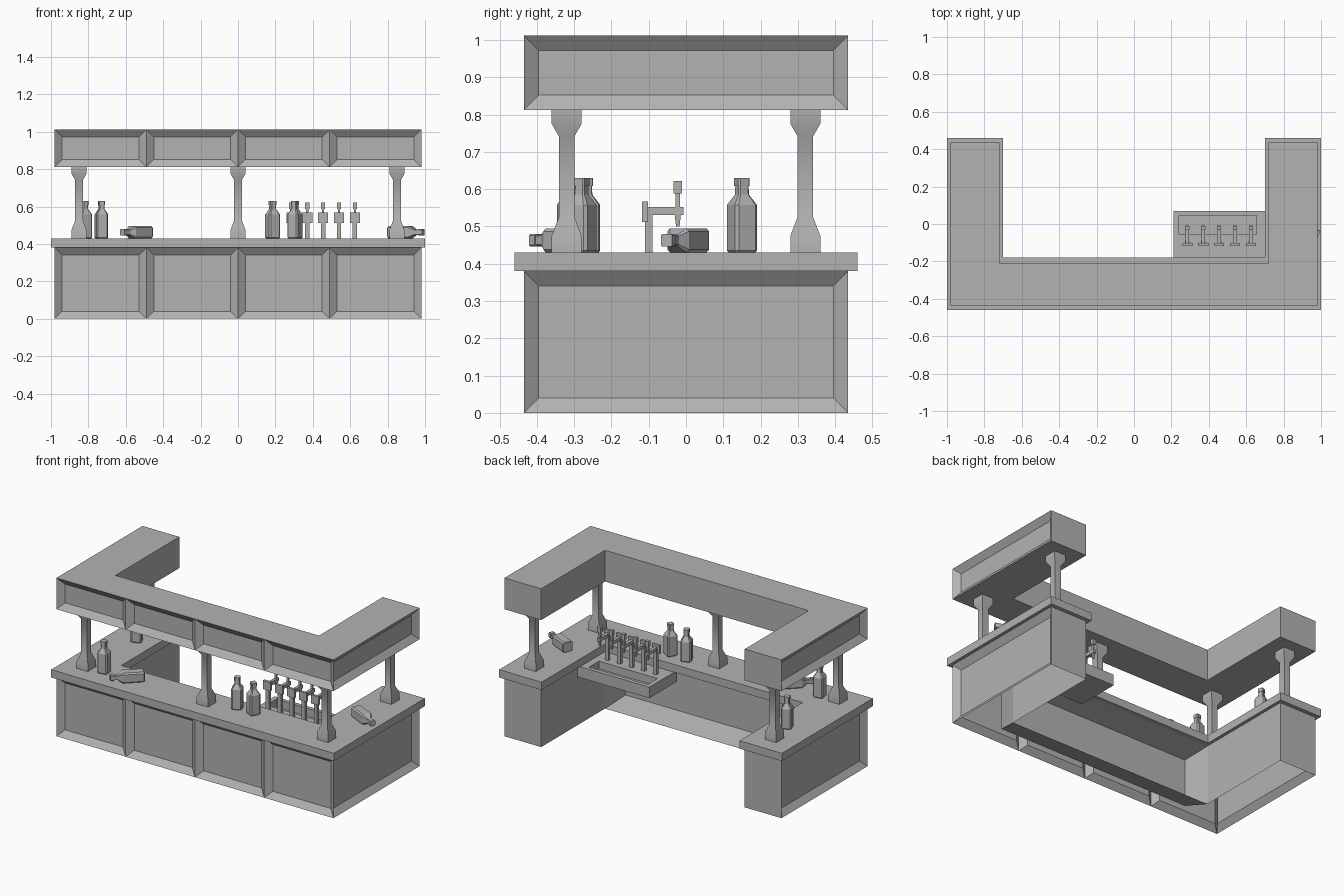
import bpy, bmesh, math
from mathutils import Vector, Matrix, Euler

cube = bpy.data.objects.get("Cube")
if cube:
    bpy.data.objects.remove(cube, do_unlink=True)

grey = bpy.data.materials.new("plain_grey")
grey.use_nodes = True
COLOUR = (0.45, 0.45, 0.45, 1)
grey.diffuse_color = COLOUR
for node in grey.node_tree.nodes:
    if node.type == 'BSDF_PRINCIPLED':
        node.inputs["Base Color"].default_value = COLOUR

COUNTER = 0.43


def finish(name, bm, matrix=Matrix()):
    mesh = bpy.data.meshes.new(name)
    bm.to_mesh(mesh)
    bm.free()
    mesh.materials.append(grey)
    obj = bpy.data.objects.new(name, mesh)
    obj.matrix_world = matrix
    bpy.context.collection.objects.link(obj)
    return obj


def add_box(bm, x0, x1, y0, y1, z0, z1):
    centre = Vector((x0 + x1, y0 + y1, z0 + z1)) / 2
    size = Matrix.Diagonal((x1 - x0, y1 - y0, z1 - z0, 1))
    return bmesh.ops.create_cube(bm, size=1, matrix=Matrix.Translation(centre) @ size)["verts"]


def inset(bm, faces, margin, depth):
    bmesh.ops.inset_individual(bm, faces=faces, thickness=margin, depth=-depth, use_even_offset=True)


def u_block(name, x, y, ix, iy, z0, z1, caps=True, panels=False, shelf=False):
    """U-shaped prism, open towards +y, with optional sunken panels."""
    fronts = [(x * t, -y) for t in ((-1, -0.5, 0, 0.5, 1) if panels else (-1, 1))]
    outline = fronts + [(x, y), (ix, y), (ix, iy), (-ix, iy), (-ix, y), (-x, y)]
    bm = bmesh.new()
    low = [bm.verts.new((a, b, z0)) for a, b in outline]
    high = [bm.verts.new((a, b, z1)) for a, b in outline]
    n = len(outline)
    sides = [bm.faces.new((low[i], low[(i + 1) % n], high[(i + 1) % n], high[i])) for i in range(n)]
    if caps:
        bm.faces.new(high)
        bm.faces.new(low[::-1])
    bm.normal_update()
    outer, inner = [], []
    for f in sides:
        c = f.calc_center_median()
        if abs(c.x) > x - 0.01 or c.y < -y + 0.01:
            outer.append(f)
        elif abs(c.x) < 0.01 and abs(c.y - iy) < 0.01:
            inner.append(f)
    if panels:
        inset(bm, outer, 0.04, 0.03)
    if shelf:
        inset(bm, inner, 0.04, 0.15)
    return finish(name, bm)


def loft(name, profile, chamfer, matrix):
    """Stack of square or chamfered square rings given as (half width, z)."""
    bm = bmesh.new()
    rings = []
    for h, z in profile:
        k = h * (1 - chamfer)
        if chamfer:
            pts = [(h, -k), (h, k), (k, h), (-k, h), (-h, k), (-h, -k), (-k, -h), (k, -h)]
        else:
            pts = [(h, -h), (h, h), (-h, h), (-h, -h)]
        rings.append([bm.verts.new((a, b, z)) for a, b in pts])
    n = len(rings[0])
    for a, b in zip(rings, rings[1:]):
        for i in range(n):
            j = (i + 1) % n
            bm.faces.new((a[i], a[j], b[j], b[i]))
    bm.faces.new(rings[0][::-1])
    bm.faces.new(rings[-1])
    return finish(name, bm, matrix)


# Bar body, worktop and canopy
u_block("bar_base", 0.98, 0.435, 0.72, -0.21, 0, 0.38, caps=False, panels=True, shelf=True)
u_block("worktop", 1.0, 0.46, 0.70, -0.18, 0.38, COUNTER)
u_block("canopy", 0.98, 0.435, 0.72, -0.21, 0.812, 1.012, panels=True)

# Columns with flared ends
COLUMN = [(0.04, 0.43), (0.04, 0.475), (0.021, 0.525), (0.021, 0.742), (0.04, 0.775), (0.04, 0.812)]
columns = [loft("column", COLUMN, 0, Matrix.Translation((x, y, 0)))
           for x, y in [(-0.85, -0.32), (0, -0.32), (0.85, -0.32), (-0.85, 0.32), (0.85, 0.32)]]
bpy.ops.object.select_all(action='DESELECT')
for c in columns:
    c.select_set(True)
bpy.context.view_layer.objects.active = columns[0]
bpy.ops.object.shade_smooth_by_angle()

# Drip tray with a sunken basin
bm = bmesh.new()
add_box(bm, 0.21, 0.72, -0.21, 0.07, 0.31, 0.38)
bm.normal_update()
top = [f for f in bm.faces if f.normal.z > 0.9]
inset(bm, top, 0.025, 0)
for v in top[0].verts:
    v.co.x = 0.24 if v.co.x < 0.45 else 0.655
    v.co.y = -0.055 if v.co.y < -0.1 else 0.045
inset(bm, top, 0, 0.05)
finish("drip_tray", bm)

# Row of beer taps
for i in range(5):
    x = 0.285 + 0.085 * i
    bm = bmesh.new()
    add_box(bm, x - 0.012, x + 0.012, -0.11, -0.09, 0.38, 0.54)        # post
    add_box(bm, x - 0.027, x + 0.027, -0.118, -0.102, 0.512, 0.567)    # badge plate
    add_box(bm, x - 0.01, x + 0.01, -0.102, -0.007, 0.53, 0.552)       # arm
    add_box(bm, x - 0.006, x + 0.006, -0.028, -0.016, 0.552, 0.588)    # lever
    add_box(bm, x - 0.011, x + 0.011, -0.033, -0.011, 0.588, 0.622)    # knob
    spout = add_box(bm, x - 0.008, x + 0.008, -0.03, -0.014, 0.5, 0.53)
    for v in spout:
        if v.co.z < 0.51:
            v.co.x = x + (v.co.x - x) * 0.6
            v.co.y = -0.022 + (v.co.y + 0.022) * 0.6
    finish("beer_tap", bm)

# Bottles, standing and lying
BOTTLE = [(0.029, 0), (0.0325, 0.005), (0.0325, 0.128), (0.0155, 0.155),
          (0.0145, 0.178), (0.017, 0.178), (0.017, 0.2)]
for x, y, turn in [(-0.73, -0.31, 10), (-0.82, 0.15, 25), (0.185, -0.27, 25), (0.305, -0.28, -30)]:
    loft("standing_bottle", BOTTLE, 0.25,
         Matrix.Translation((x, y, COUNTER)) @ Euler((0, 0, math.radians(turn))).to_matrix().to_4x4())
for start, end in [((-0.475, -0.27), (-0.615, -0.405)), ((0.81, 0.035), (0.985, -0.05))]:
    aim = Vector((end[0] - start[0], end[1] - start[1], 0))
    loft("lying_bottle", BOTTLE, 0.25,
         Matrix.Translation((*start, COUNTER + 0.0325)) @ aim.to_track_quat('Z', 'Y').to_matrix().to_4x4())
